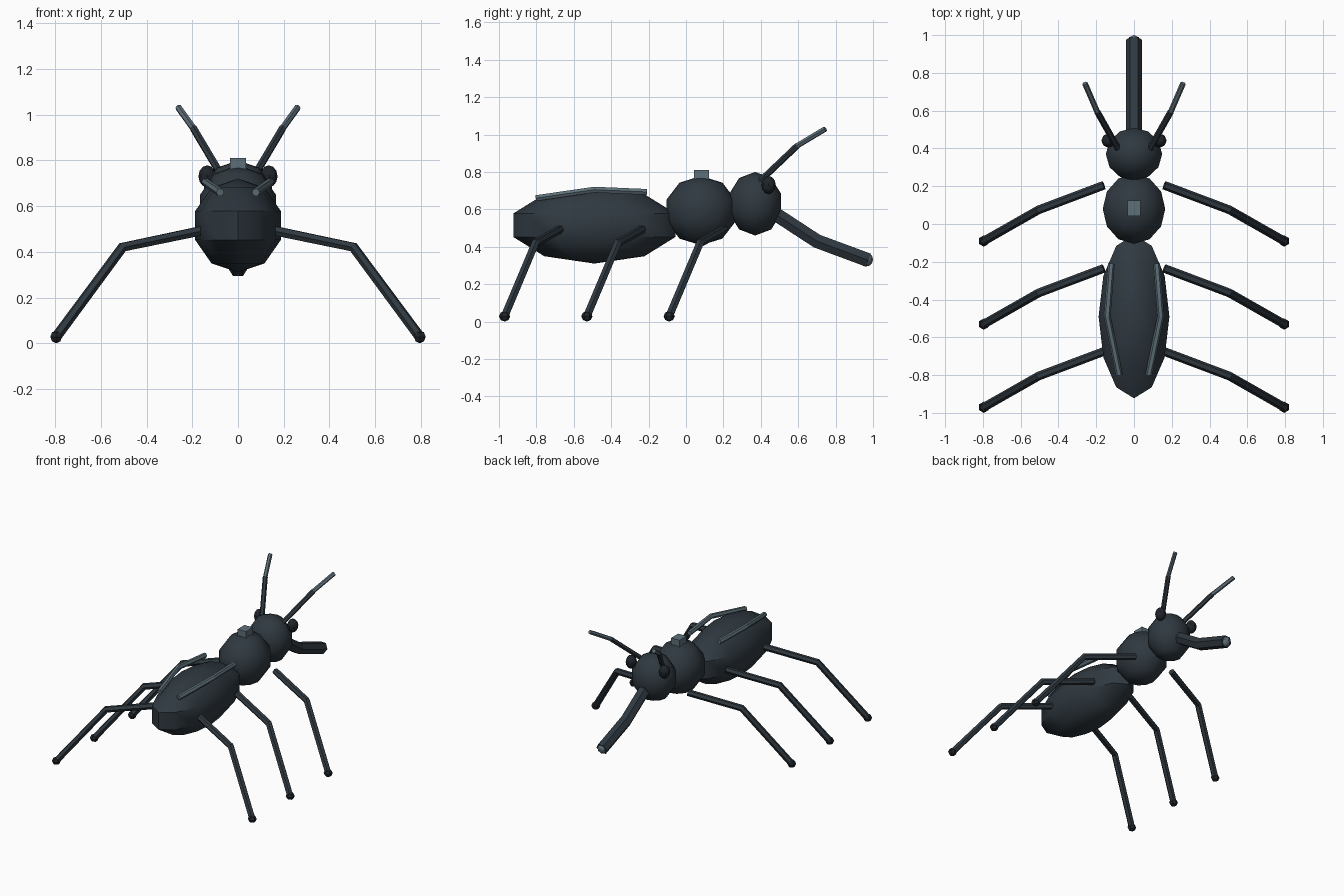
import bpy
import math

if "Cube" in bpy.data.objects:
    bpy.data.objects.remove(bpy.data.objects["Cube"])


def material(name, rgb):
    m = bpy.data.materials.new(name)
    m.diffuse_color = (*rgb, 1)
    m.use_nodes = True
    m.node_tree.nodes["Principled BSDF"].inputs["Base Color"].default_value = m.diffuse_color
    return m


SHELL = material("dark slate shell", (0.029, 0.041, 0.052))
LIGHT = material("light slate trim", (0.11, 0.16, 0.19))
BLACK = material("near black", (0.014, 0.018, 0.023))


def ball(name, loc, radii, mat, segments=12, rings=5, smooth=True):
    """Scaled low-poly sphere with its poles on z."""
    bpy.ops.mesh.primitive_uv_sphere_add(segments=segments, ring_count=rings,
                                         radius=1, location=loc)
    ob = bpy.context.object
    ob.name = name
    ob.scale = radii
    bpy.ops.object.transform_apply(location=False, rotation=False, scale=True)
    ob.data.materials.append(mat)
    if smooth:
        bpy.ops.object.shade_smooth_by_angle(angle=math.radians(40))
    return ob


def tube(name, points, radius, mat):
    """Capped six-sided tube along a bent path."""
    cu = bpy.data.curves.new(name, 'CURVE')
    cu.dimensions = '3D'
    cu.bevel_depth = radius
    cu.bevel_resolution = 1
    cu.use_fill_caps = True
    sp = cu.splines.new('POLY')
    sp.points.add(len(points) - 1)
    for p, co in zip(sp.points, points):
        p.co = (*co, 1)
    sp.use_smooth = False
    ob = bpy.data.objects.new(name, cu)
    bpy.context.collection.objects.link(ob)
    cu.materials.append(mat)
    bpy.ops.object.select_all(action='DESELECT')
    ob.select_set(True)
    bpy.context.view_layer.objects.active = ob
    bpy.ops.object.convert(target='MESH')
    return bpy.context.object


# Body: abdomen, thorax, head
ball("abdomen", (0, -0.49, 0.515), (0.197, 0.455, 0.205), SHELL)
ball("thorax", (0, 0.08, 0.593), (0.174, 0.195, 0.185), SHELL)
ball("head", (0, 0.37, 0.63), (0.157, 0.146, 0.17), SHELL)

# Bent snout with a light tip
tube("snout", [(0, 0.44, 0.60), (0, 0.70, 0.43), (0, 0.975, 0.328)], 0.043, SHELL)
ball("snout_tip", (0, 0.962, 0.332), (0.036, 0.038, 0.038), LIGHT, 8, 6)

# Small plate on top of the thorax
bpy.ops.mesh.primitive_cube_add(size=1, location=(0, 0.083, 0.785))
plate = bpy.context.object
plate.name = "thorax_plate"
plate.scale = (0.068, 0.082, 0.05)
plate.data.materials.append(LIGHT)

for side, s in (("left", -1), ("right", 1)):
    # Eyes
    ball(f"{side}_eye", (s * 0.135, 0.442, 0.73), (0.038, 0.038, 0.048), BLACK, 8, 6)

    # Antennae with light outer halves
    tube(f"{side}_antenna", [(s * 0.085, 0.40, 0.755), (s * 0.195, 0.595, 0.94)],
         0.017, SHELL)
    tube(f"{side}_antenna_tip", [(s * 0.193, 0.59, 0.937), (s * 0.26, 0.745, 1.03)],
         0.015, LIGHT)

    # Light ridge along the back
    tube(f"{side}_back_ridge", [(s * 0.12, -0.21, 0.693), (s * 0.142, -0.49, 0.705),
                                (s * 0.078, -0.80, 0.66)], 0.018, LIGHT)

    # Three legs with feet
    for name, y in (("front", 0.205), ("middle", -0.235), ("rear", -0.675)):
        foot = (s * 0.795, y - 0.295, 0.028)
        tube(f"{side}_{name}_leg", [(s * 0.16, y, 0.492), (s * 0.505, y - 0.13, 0.42),
                                    foot], 0.023, SHELL)
        ball(f"{side}_{name}_foot", foot, (0.03, 0.03, 0.028), BLACK, 6, 4, False)
